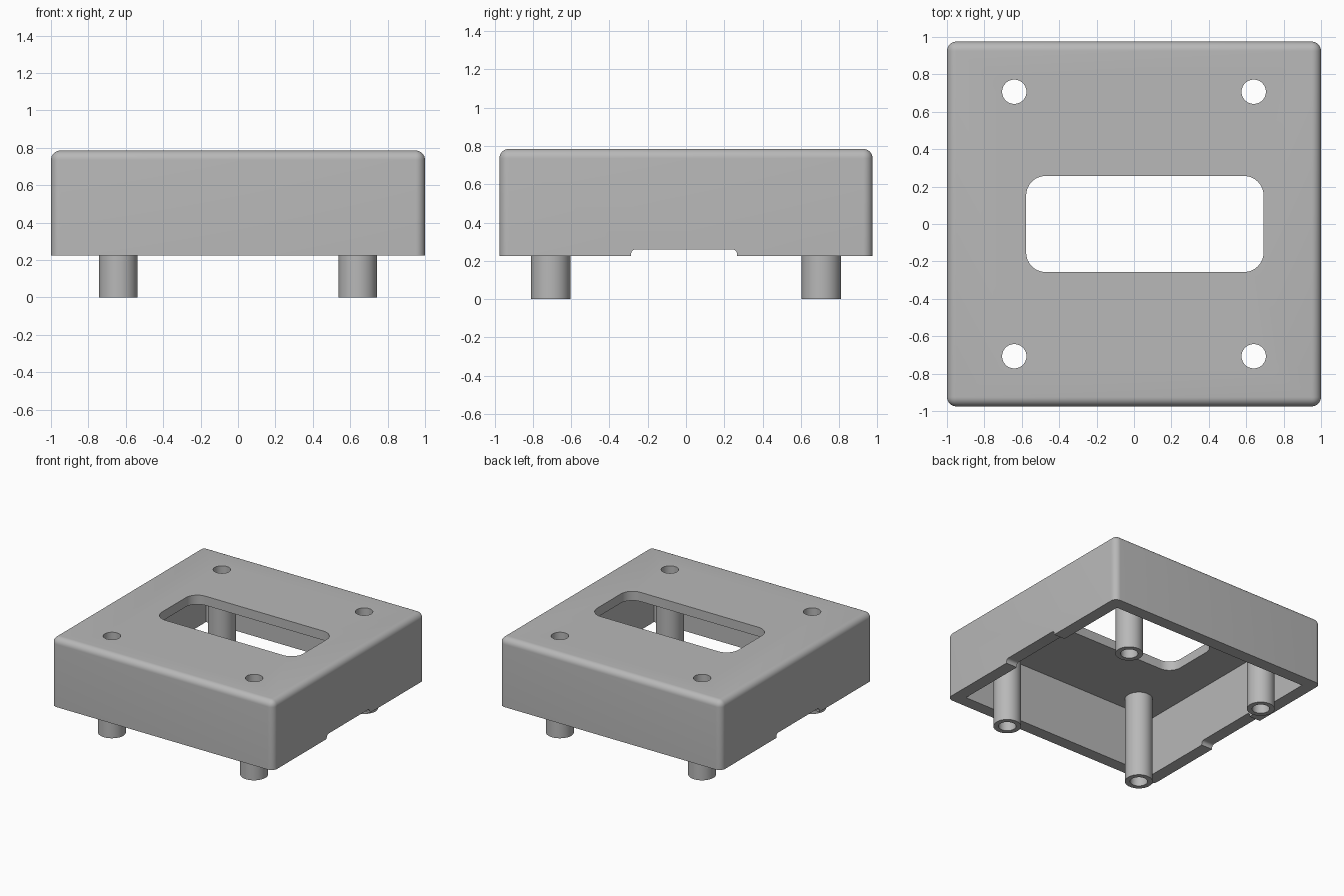
import bpy, bmesh, math
from mathutils import Matrix, Vector

if "Cube" in bpy.data.objects:
    bpy.data.objects.remove(bpy.data.objects["Cube"], do_unlink=True)

GREY = (0.48, 0.48, 0.48, 1)
grey = bpy.data.materials.new("plain grey")
grey.use_nodes = True
grey.diffuse_color = GREY
grey.node_tree.nodes["Principled BSDF"].inputs["Base Color"].default_value = GREY

HALF_X, HALF_Y = 1.0, 0.975
BOTTOM, TOP = 0.225, 0.785
WALL, CEILING = 0.10, 0.71
LEG_X, LEG_Y = 0.64, 0.707
LEG_R, HOLE_R = 0.103, 0.065
SIDES = 48


def finish(name, bm):
    bmesh.ops.recalc_face_normals(bm, faces=bm.faces[:])
    mesh = bpy.data.meshes.new(name)
    bm.to_mesh(mesh)
    bm.free()
    mesh.materials.append(grey)
    obj = bpy.data.objects.new(name, mesh)
    bpy.context.collection.objects.link(obj)
    return obj


def box(name, low, high, radius=0, choose=None, segments=8):
    """Box between two corners; edges picked by choose() are rounded."""
    bm = bmesh.new()
    low, high = Vector(low), Vector(high)
    bmesh.ops.create_cube(bm, size=1, matrix=Matrix.Translation((low + high) / 2)
                          @ Matrix.Diagonal((*(high - low), 1)))
    if choose:
        edges = [e for e in bm.edges if choose(*(v.co for v in e.verts))]
        bmesh.ops.bevel(bm, geom=edges, offset=radius, segments=segments,
                        profile=0.5, affect='EDGES')
    return finish(name, bm)


def rod(name, x, y, radius, low, high):
    bm = bmesh.new()
    bmesh.ops.create_cone(bm, cap_ends=True, segments=SIDES, radius1=radius, radius2=radius,
                          depth=high - low,
                          matrix=Matrix.Translation((x, y, (low + high) / 2)))
    return finish(name, bm)


def cut(obj, cutters):
    """Subtract the cutters, bake the result and remove them."""
    for c in cutters:
        mod = obj.modifiers.new("cut", 'BOOLEAN')
        mod.operation, mod.solver, mod.object = 'DIFFERENCE', 'EXACT', c
    bpy.context.view_layer.update()
    baked = bpy.data.meshes.new_from_object(
        obj.evaluated_get(bpy.context.evaluated_depsgraph_get()))
    obj.modifiers.clear()
    obj.data = baked
    for c in cutters:
        bpy.data.objects.remove(c, do_unlink=True)


def smooth(obj):
    bpy.ops.object.select_all(action='DESELECT')
    obj.select_set(True)
    bpy.context.view_layer.objects.active = obj
    bpy.ops.object.shade_smooth_by_angle(angle=math.radians(30))


# Outer shell, rounded everywhere except along the open rim
shell = box("shell", (-HALF_X, -HALF_Y, BOTTOM), (HALF_X, HALF_Y, TOP), 0.05,
            lambda a, b: max(a.z, b.z) > TOP - 0.01)

# Open cavity, rounded window and shallow notches in both side walls
cavity = box("cavity_cutter", (-HALF_X + WALL, -HALF_Y + WALL, 0),
             (HALF_X - WALL, HALF_Y - WALL, CEILING))
window = box("window_cutter", (-0.577, -0.257, 0.5), (0.693, 0.257, 1), 0.105,
             lambda a, b: abs(a.z - b.z) > 0.1)
notch = box("notch_cutter", (-1.2, -0.287, 0.1), (1.2, 0.267, 0.26), 0.025,
            lambda a, b: abs(a.x - b.x) > 1 and a.z > 0.2)

# Four hollow legs, with their bores running up through the top plate
corners = [(sx, sy) for sx in (-1, 1) for sy in (-1, 1)]
bores = [rod("bore_cutter", sx * LEG_X, sy * LEG_Y, HOLE_R, 0.5, 1) for sx, sy in corners]
cut(shell, [cavity, window, notch] + bores)
smooth(shell)

for sx, sy in corners:
    name = ("front" if sy < 0 else "back") + ("_left" if sx > 0 else "_right") + "_leg"
    leg = rod(name, sx * LEG_X, sy * LEG_Y, LEG_R, 0, CEILING)
    cut(leg, [rod("leg_bore_cutter", sx * LEG_X, sy * LEG_Y, HOLE_R, -0.2, 1)])
    smooth(leg)
